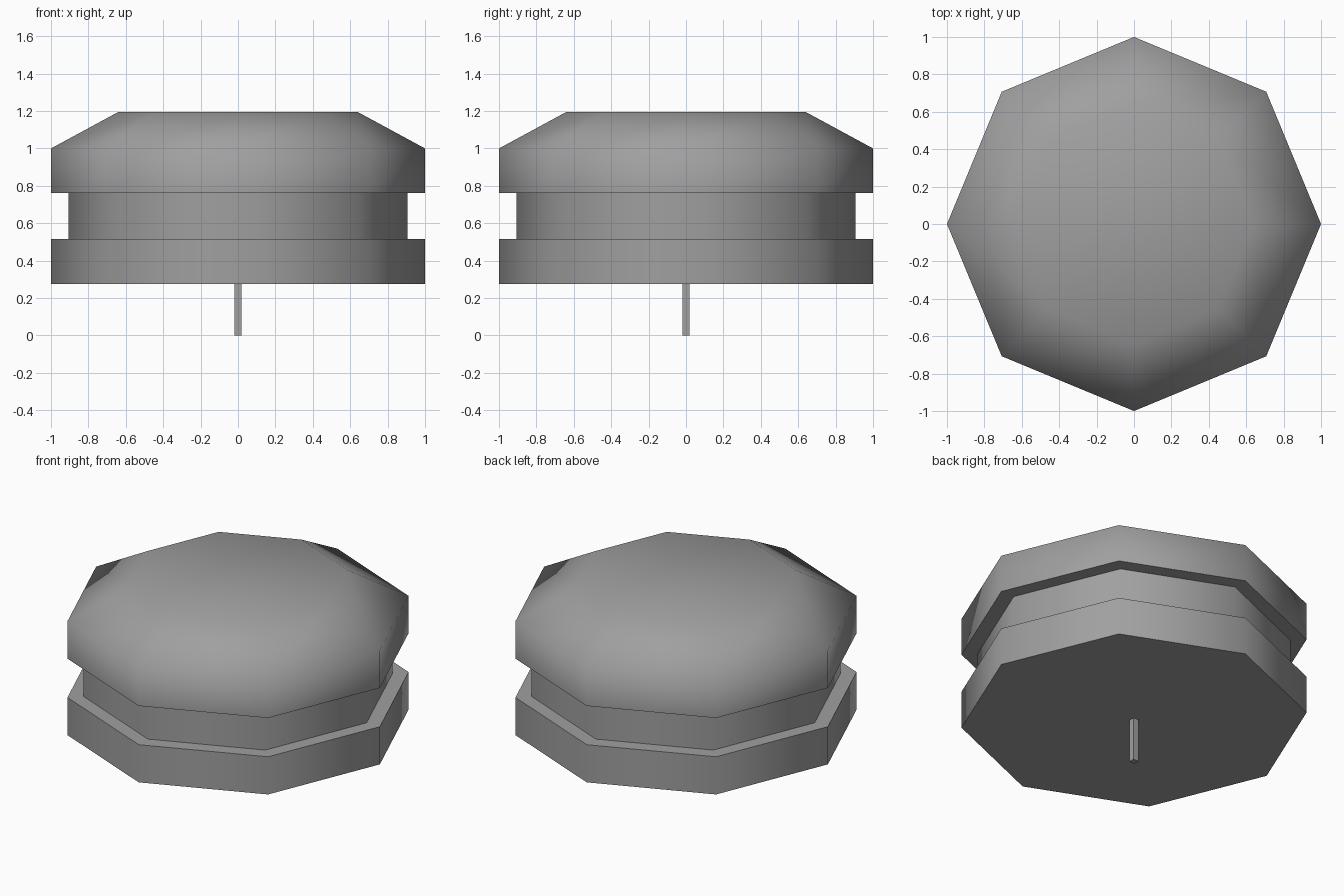
import bpy
import bmesh
from math import cos, sin, pi, radians

cube = bpy.data.objects.get("Cube")
if cube:
    bpy.data.objects.remove(cube, do_unlink=True)

SIDES = 8

grey = bpy.data.materials.new("mid_grey")
grey.use_nodes = True
colour = (0.35, 0.35, 0.35, 1)
grey.diffuse_color = colour
grey.node_tree.nodes["Principled BSDF"].inputs["Base Color"].default_value = colour


def finish(name, bm, smooth):
    bmesh.ops.recalc_face_normals(bm, faces=bm.faces)
    mesh = bpy.data.meshes.new(name)
    bm.to_mesh(mesh)
    bm.free()
    mesh.materials.append(grey)
    obj = bpy.data.objects.new(name, mesh)
    bpy.context.collection.objects.link(obj)
    if smooth:
        bpy.ops.object.select_all(action='DESELECT')
        obj.select_set(True)
        bpy.context.view_layer.objects.active = obj
        bpy.ops.object.shade_smooth_by_angle(angle=radians(75))
    return obj


def lathe(name, profile):
    """Eight-sided solid from (radius, height) rings, capped at both ends."""
    bm = bmesh.new()
    rings = [[bm.verts.new((r * cos(2 * pi * i / SIDES), r * sin(2 * pi * i / SIDES), z))
              for i in range(SIDES)] for r, z in profile]
    for low, high in zip(rings, rings[1:]):
        for i in range(SIDES):
            j = (i + 1) % SIDES
            bm.faces.new((low[i], low[j], high[j], high[i]))
    bm.faces.new(rings[0])
    bm.faces.new(rings[-1])
    return finish(name, bm, True)


# Body: base disc, grooved neck and chamfered cap in one continuous shell
lathe("body", [(1, 0.275), (1, 0.515), (0.907, 0.515), (0.907, 0.762),
               (1, 0.762), (1, 1.0), (0.64, 1.195)])

# Thin square pin below the base
bm = bmesh.new()
bmesh.ops.create_cube(bm, size=1)
bmesh.ops.scale(bm, vec=(0.038, 0.038, 0.28), verts=bm.verts)
bmesh.ops.translate(bm, vec=(0, 0, 0.14), verts=bm.verts)
finish("pin", bm, False)
